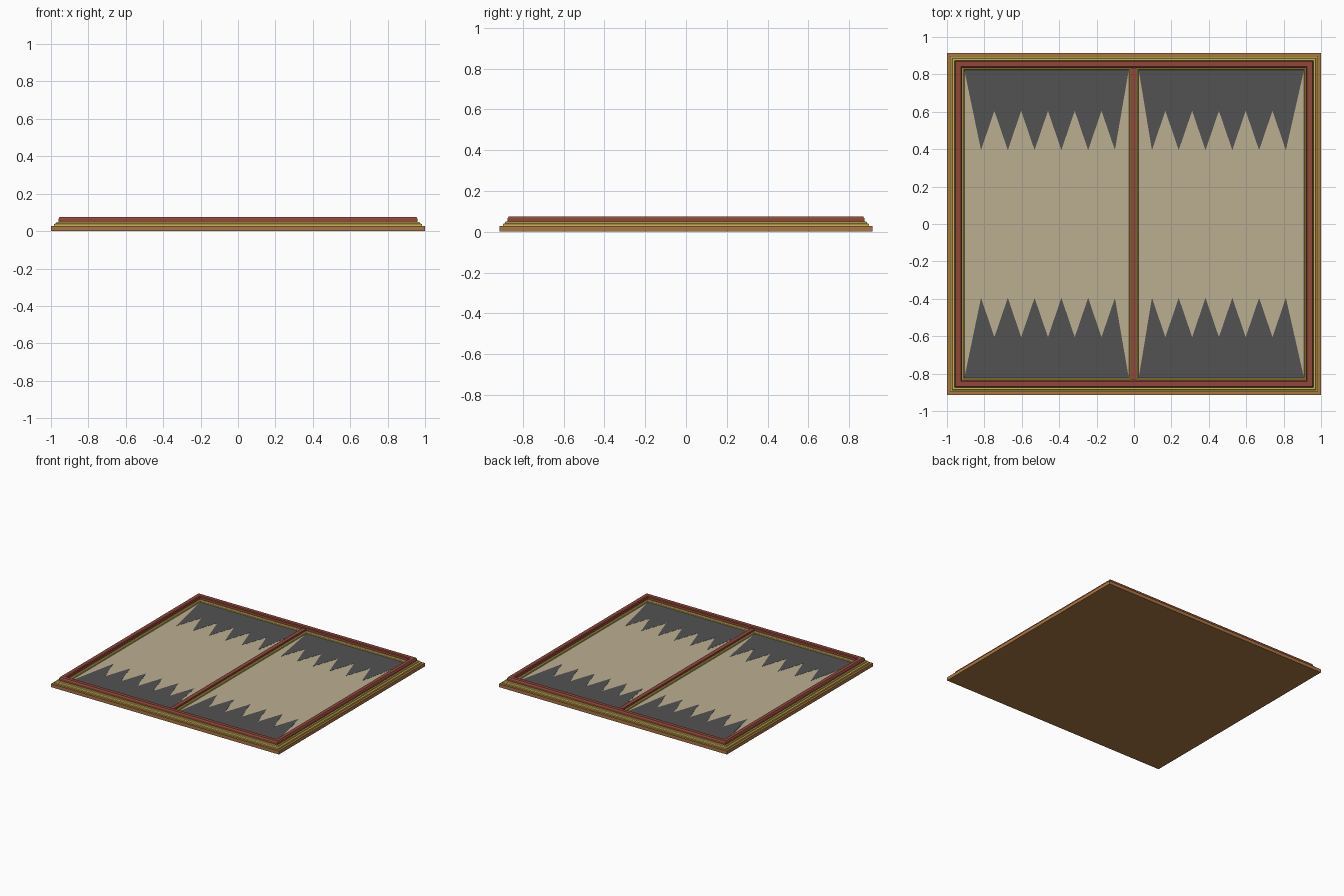
import bpy
import bmesh

cube = bpy.data.objects.get("Cube")
if cube:
    bpy.data.objects.remove(cube, do_unlink=True)


def material(name, r, g, b):
    m = bpy.data.materials.new(name)
    m.use_nodes = True
    m.diffuse_color = (r, g, b, 1)
    m.node_tree.nodes["Principled BSDF"].inputs["Base Color"].default_value = (r, g, b, 1)
    return m


wood = material("light brown wood", 0.40, 0.18, 0.055)
gold = material("gold trim", 0.62, 0.46, 0.09)
red = material("red brown wood", 0.28, 0.065, 0.042)
cream = material("beige field", 0.50, 0.43, 0.285)
dark = material("charcoal points", 0.085, 0.085, 0.085)


def finish(name, bm, mat):
    bmesh.ops.recalc_face_normals(bm, faces=bm.faces)
    mesh = bpy.data.meshes.new(name)
    bm.to_mesh(mesh)
    bm.free()
    mesh.materials.append(mat)
    obj = bpy.data.objects.new(name, mesh)
    bpy.context.collection.objects.link(obj)
    return obj


def ring(name, rect, profile, mat):
    """Mitred rectangular moulding; the profile is (inset, height) points."""
    x0, x1, y0, y1 = rect
    bm = bmesh.new()
    loops = []
    for d, z in profile:
        corners = [(x0 + d, y0 + d), (x1 - d, y0 + d), (x1 - d, y1 - d), (x0 + d, y1 - d)]
        loops.append([bm.verts.new((x, y, z)) for x, y in corners])
    for i, a in enumerate(loops):
        b = loops[(i + 1) % len(loops)]
        for k in range(4):
            n = (k + 1) % 4
            bm.faces.new((a[k], a[n], b[n], b[k]))
    return finish(name, bm, mat)


def prism(name, outline, z0, z1, mat):
    bm = bmesh.new()
    face = bm.faces.new([bm.verts.new((x, y, z0)) for x, y in outline])
    out = bmesh.ops.extrude_face_region(bm, geom=[face])
    for v in out["geom"]:
        if isinstance(v, bmesh.types.BMVert):
            v.co.z = z1
    return finish(name, bm, mat)


def box(name, x0, x1, y0, y1, z0, z1, mat):
    return prism(name, [(x0, y0), (x1, y0), (x1, y1), (x0, y1)], z0, z1, mat)


W, D = 1.0, 0.915
FIELD = 0.034
outer = (-W, W, -D, D)

# Base slab and the stepped outer frame
box("base_slab", -W, W, -D, D, 0, 0.027, wood)
ring("gold_outer_moulding", outer,
     [(0.017, 0.025), (0.017, 0.038), (0.027, 0.042), (0.029, 0.05), (0.06, 0.05), (0.06, 0.025)], gold)
ring("red_frame", outer,
     [(0.04, 0.045), (0.04, 0.066), (0.046, 0.075), (0.074, 0.075), (0.08, 0.07),
      (0.08, 0.026), (0.05, 0.026)], red)

# Divider between the two halves
box("divider_bar", -0.018, 0.014, -0.837, 0.837, 0.025, 0.064, red)

# Playing halves: field, trim and pointed borders
for side, x0, x1, first in (("right", -0.92, -0.015, -0.818), ("left", 0.012, 0.922, 0.096)):
    box(side + "_field", x0, x1, -0.836, 0.836, 0.025, FIELD, cream)
    ring(side + "_gold_trim", (x0, x1, -0.836, 0.836),
         [(0, 0.026), (0, 0.05), (0.008, 0.05), (0.013, 0.044), (0.013, 0.026)], gold)
    for end, s in (("front", -1), ("back", 1)):
        outline = [(x0 + 0.013, s * 0.823)]
        for i in range(6):
            tip = first + i * 0.1432
            outline.append((tip, s * 0.395))
            if i < 5:
                outline.append((tip + 0.0716, s * 0.605))
        outline.append((x1 - 0.013, s * 0.823))
        prism(side + "_" + end + "_points", outline, FIELD - 0.001, FIELD + 0.001, dark)
